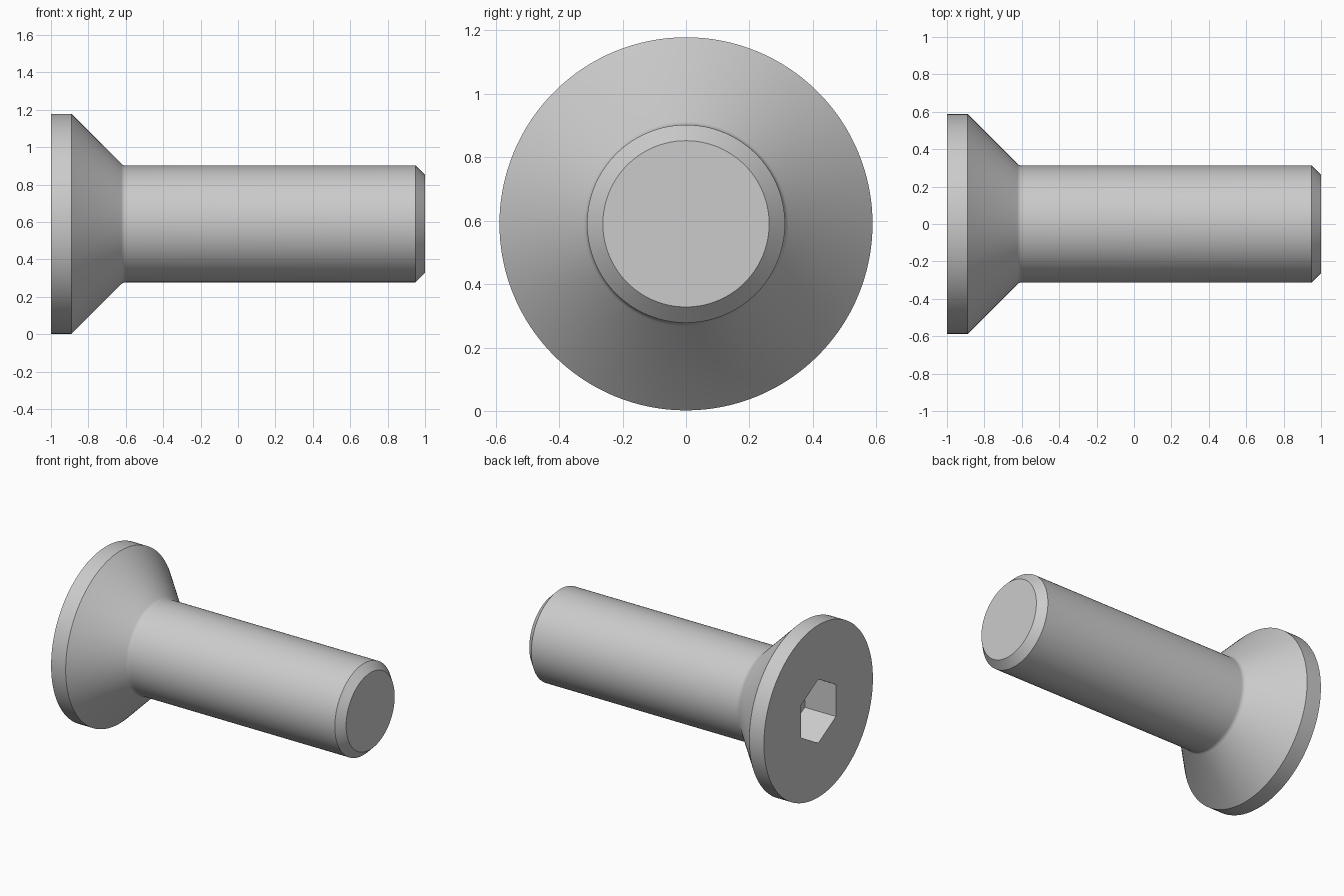
import bpy, bmesh, math
from mathutils import Matrix, Vector

if "Cube" in bpy.data.objects:
    bpy.data.objects.remove(bpy.data.objects["Cube"])

AXIS_Z = 0.59      # height of the screw axis
SEGMENTS = 128

# Screw body: (x, radius) profile turned around the x axis
profile = [(-1.0, 0), (-1.0, 0.588), (-0.89, 0.588),
           (-0.624, 0.322), (-0.616, 0.316), (-0.607, 0.313), (-0.597, 0.312),
           (0.95, 0.312), (1.0, 0.262), (1.0, 0)]
bm = bmesh.new()
rings = []
for x, r in profile[1:-1]:
    rings.append([bm.verts.new((x, r * math.cos(a), AXIS_Z + r * math.sin(a)))
                  for a in (2 * math.pi * i / SEGMENTS for i in range(SEGMENTS))])
for a, b in zip(rings, rings[1:]):
    for i in range(SEGMENTS):
        j = (i + 1) % SEGMENTS
        bm.faces.new((a[i], a[j], b[j], b[i]))
bm.faces.new(rings[0])
bm.faces.new(rings[-1])
bmesh.ops.recalc_face_normals(bm, faces=bm.faces)
mesh = bpy.data.meshes.new("countersunk_screw")
bm.to_mesh(mesh)
bm.free()
screw = bpy.data.objects.new("countersunk_screw", mesh)
bpy.context.collection.objects.link(screw)

# Hex socket cutter: corners point up and down, floor at x = -0.765
SOCKET_R, SOCKET_DEPTH, OVERSHOOT = 0.218, 0.235, 0.1
length = SOCKET_DEPTH + OVERSHOOT
bm = bmesh.new()
bmesh.ops.create_cone(bm, cap_ends=True, segments=6, radius1=SOCKET_R,
                      radius2=SOCKET_R, depth=length)
# make sure one corner lies on the local x axis, then stand that axis upright
first = max((v.co for v in bm.verts), key=lambda c: c.x)
spin = Matrix.Rotation(-math.atan2(first.y, first.x), 4, 'Z')
place = Matrix.Translation(Vector((-1 - OVERSHOOT + length / 2, 0, AXIS_Z)))
bm.transform(place @ Matrix.Rotation(math.pi / 2, 4, 'Y') @ spin)
cut_mesh = bpy.data.meshes.new("socket_cutter")
bm.to_mesh(cut_mesh)
bm.free()
cutter = bpy.data.objects.new("socket_cutter", cut_mesh)
bpy.context.collection.objects.link(cutter)
cutter.hide_render = True

# Cut the socket, then remove the helper
bpy.context.view_layer.objects.active = screw
screw.select_set(True)
cut = screw.modifiers.new("hex_socket", 'BOOLEAN')
cut.operation = 'DIFFERENCE'
cut.solver = 'EXACT'
cut.object = cutter
bpy.ops.object.modifier_apply(modifier=cut.name)
bpy.data.objects.remove(cutter)

bpy.ops.object.shade_smooth_by_angle(angle=math.radians(30))
